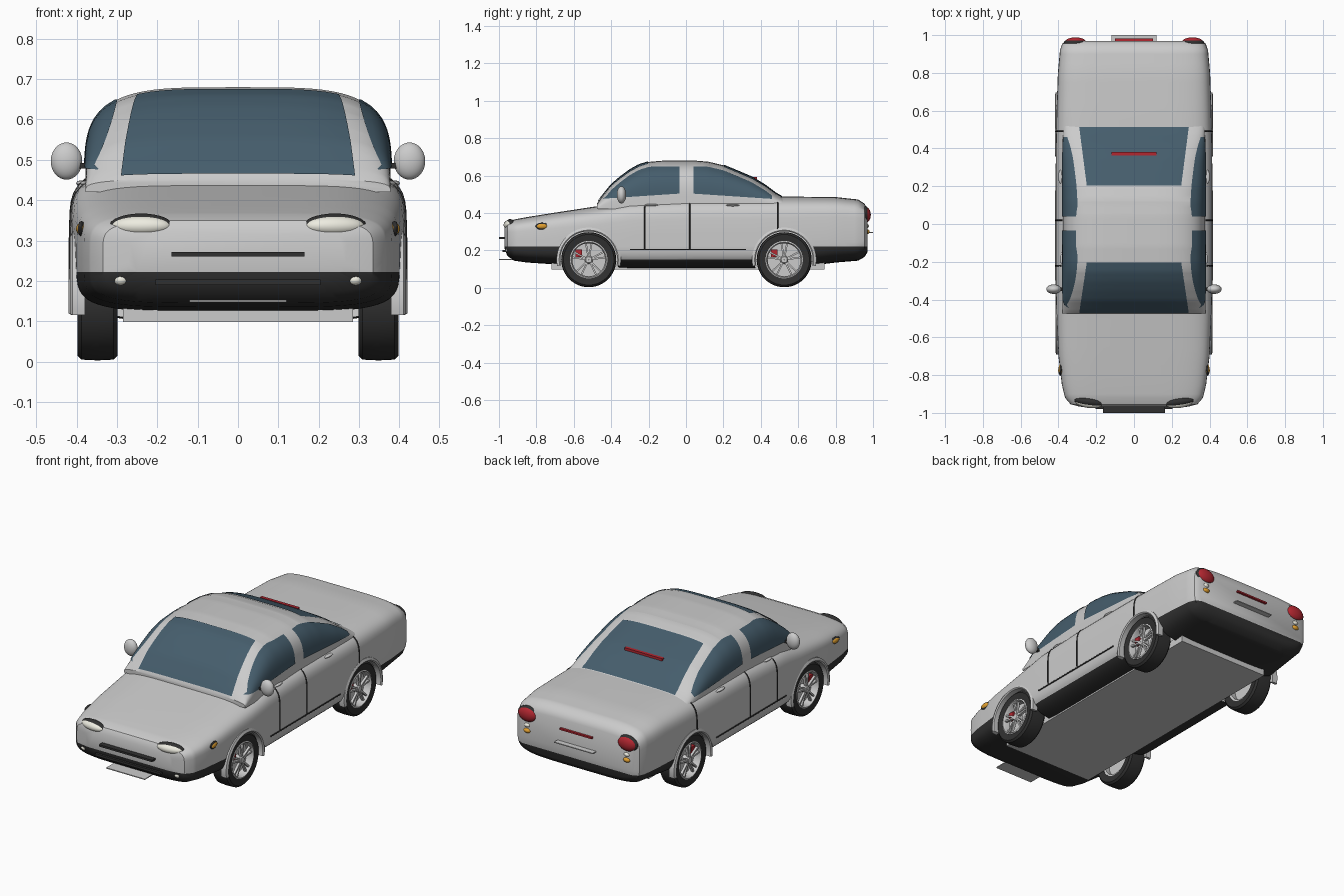
import bpy, bmesh
from math import sin, cos, pi, radians
from mathutils import Matrix, Vector

if "Cube" in bpy.data.objects:
    bpy.data.objects.remove(bpy.data.objects["Cube"])


def mat(name, *c):
    m = bpy.data.materials.new(name)
    m.diffuse_color = (*c, 1)
    m.use_nodes = True
    m.node_tree.nodes["Principled BSDF"].inputs["Base Color"].default_value = m.diffuse_color
    return m


BLACK = mat("black", .03, .03, .03)
GLASS = mat("glass", .06, .11, .15)
RED = mat("red", .45, .02, .03)
ORANGE = mat("orange", .75, .35, .03)
LENS = mat("lens", .85, .84, .75)
SILVER = mat("silver", .7, .7, .72)


def obj(name, bm, m=None):
    bmesh.ops.recalc_face_normals(bm, faces=bm.faces)
    me = bpy.data.meshes.new(name)
    bm.to_mesh(me)
    bm.free()
    o = bpy.data.objects.new(name, me)
    bpy.context.collection.objects.link(o)
    if m:
        me.materials.append(m)
    return o


def box(name, lo, hi, m=None):
    bm = bmesh.new()
    c = [(a + b) / 2 for a, b in zip(lo, hi)]
    d = [b - a for a, b in zip(lo, hi)]
    bmesh.ops.create_cube(bm, size=1, matrix=Matrix.Translation(c) @ Matrix.Diagonal((*d, 1)))
    return obj(name, bm, m)


def ellipsoid(name, c, r, m=None, turn=0):
    bm = bmesh.new()
    bmesh.ops.create_uvsphere(bm, u_segments=32, v_segments=16, radius=1, matrix=Matrix.Translation(c)
                              @ Matrix.Rotation(turn, 4, 'Z') @ Matrix.Diagonal((*r, 1)))
    return obj(name, bm, m)


def grid(name, rows, m=None, wrap_u=False, wrap_v=False, caps=False):
    bm = bmesh.new()
    v = [[bm.verts.new(p) for p in row] for row in rows]
    nu, nv = len(v), len(v[0])
    for i in range(nu if wrap_u else nu - 1):
        for j in range(nv if wrap_v else nv - 1):
            a, b = (i + 1) % nu, (j + 1) % nv
            bm.faces.new((v[i][j], v[a][j], v[a][b], v[i][b]))
    if caps:
        bm.faces.new(v[0])
        bm.faces.new(v[-1])
    return obj(name, bm, m)


def lathe(name, profile, c, m=None, arc=2 * pi, start=0, seg=48):
    # closed (radius, x) profile turned around the x axis
    full = arc > 6.28
    rows = []
    for i in range(seg if full else seg + 1):
        t = start + arc * i / seg
        rows.append([(c[0] + x, c[1] + r * cos(t), c[2] + r * sin(t)) for r, x in profile])
    return grid(name, rows, m, full, True, not full)


def tube(name, pts, r, m):
    cu = bpy.data.curves.new(name, 'CURVE')
    cu.dimensions = '3D'
    cu.bevel_depth = r
    cu.bevel_resolution = 1
    cu.use_fill_caps = True
    sp = cu.splines.new('POLY')
    sp.points.add(len(pts) - 1)
    for p, q in zip(sp.points, pts):
        p.co = (*q, 1)
    cu.materials.append(m)
    bpy.context.collection.objects.link(bpy.data.objects.new(name, cu))


def interp(keys, y):
    y = min(max(y, keys[0][0]), keys[-1][0])
    for a, b in zip(keys, keys[1:]):
        if y <= b[0]:
            t = (y - a[0]) / (b[0] - a[0])
            return [p + (q - p) * t for p, q in zip(a[1:], b[1:])]


def lerp(a, b, n):
    return [a + (b - a) * i / n for i in range(n + 1)]


# Body: y, half width, bottom, top
BODY = [(-.97, .27, .21, .325), (-.955, .335, .17, .35), (-.92, .365, .145, .365), (-.85, .382, .135, .378),
        (-.7, .4, .125, .402), (-.45, .412, .11, .44), (-.3, .415, .1, .47), (0, .415, .1, .485),
        (.4, .414, .1, .487), (.6, .41, .11, .487), (.8, .403, .135, .485), (.92, .392, .145, .472),
        (.955, .38, .165, .45), (.97, .355, .19, .42)]


def spow(v, p):
    return abs(v) ** p * (1 if v >= 0 else -1)


def body_x(y, z):
    w, b, t = interp(BODY, y)
    u = min(abs((z - (b + t) / 2) / ((t - b) / 2)), .99)
    return w * (1 - u ** 5) ** .2


rows = []
for y in sorted(set([k[0] for k in BODY] + lerp(-.9, .9, 36))):
    w, b, t = interp(BODY, y)
    rows.append([(w * spow(cos(a), .4), y, (b + t) / 2 + (t - b) / 2 * spow(sin(a), .4))
                 for a in [2 * pi * i / 64 for i in range(64)]])
body = grid("body", rows, None, False, True, True)

# Dark lower band on sills and bumpers
bm = bmesh.new()
bm.from_mesh(body.data)
for z in (.15, .222):
    bmesh.ops.bisect_plane(bm, geom=bm.verts[:] + bm.edges[:] + bm.faces[:], plane_co=(0, 0, z), plane_no=(0, 0, 1))
for f in bm.faces:
    c = f.calc_center_median()
    f.material_index = int(c.z < .15 or (c.z < .222 and abs(c.y) > .66))
bm.to_mesh(body.data)
bm.free()
body.data.materials.append(None)
body.data.materials.append(BLACK)

# Wheel arch cut-outs
WHEELS = [(s, y) for s in (1, -1) for y in (-.52, .525)]
for s, y in WHEELS:
    bm = bmesh.new()
    bmesh.ops.create_cone(bm, cap_ends=True, segments=48, radius1=.16, radius2=.16, depth=.25,
                          matrix=Matrix.Translation((s * .4, y, .15)) @ Matrix.Rotation(pi / 2, 4, 'Y'))
    cut = obj("arch_cutter", bm)
    cut.hide_render = True
    mod = body.modifiers.new("arch", 'BOOLEAN')
    mod.operation, mod.object, mod.solver = 'DIFFERENCE', cut, 'EXACT'
    bpy.context.view_layer.objects.active = body
    bpy.ops.object.modifier_apply(modifier=mod.name)
    bpy.data.objects.remove(cut)

# Cabin: y, roof height
ROOF = [(-.475, .452), (-.46, .475), (-.4, .55), (-.35, .593), (-.3, .63), (-.25, .658), (-.2, .673), (-.12, .68),
        (.05, .68), (.12, .674), (.2, .655), (.28, .622), (.35, .592), (.42, .55), (.48, .505), (.525, .48)]
CB, CW = .42, .378


def cabin_x(y, z):
    u = min((z - CB) / (interp(ROOF, y)[0] - CB), 1)
    return CW * (1 - u ** 4) ** .25


def cabin_z(y, x):
    return CB + (interp(ROOF, y)[0] - CB) * (1 - (abs(x) / CW) ** 4) ** .25


rows = []
for y in sorted(set([k[0] for k in ROOF] + lerp(-.45, .5, 30))):
    h = interp(ROOF, y)[0] - CB
    rows.append([(CW * spow(cos(a), .5), y, CB + h * spow(sin(a), .5)) for a in lerp(0, pi, 40)])
grid("cabin", rows, None, False, False, True)

# Windscreen and rear window
for name, y0, y1 in (("windscreen", -.468, -.2), ("rear_window", .51, .2)):
    rows = []
    for i, y in enumerate(lerp(y0, y1, 20)):
        w = .29 - .04 * i / 20
        rows.append([(x, y + (-.003 if y < 0 else .003), cabin_z(y, x) + .003) for x in lerp(-w, w, 16)])
    grid(name, rows, GLASS)

for s in (1, -1):
    # Side windows
    for name, y0, y1 in (("front_side_window", -.445, -.035), ("rear_side_window", .04, .46)):
        rows = []
        for y in lerp(y0, y1, 24):
            lo = .475 + .03 * (1 - abs(y) / .45)
            hi = max(min(.648, interp(ROOF, y)[0] - .028), lo + .001)
            rows.append([(s * (cabin_x(y, z) + .004), y, z + .001) for z in lerp(lo, hi, 10)])
        grid(name, rows, GLASS)

    # Door seams and handles
    for (y0, z0), (y1, z1) in (((-.22, .205), (-.22, .435)), ((.02, .205), (.02, .46)), ((.49, .31), (.49, .455)),
                               ((-.3, .205), (.32, .205))):
        tube("door_seam", [(s * body_x(y, z), y, z) for y, z in zip(lerp(y0, y1, 12), lerp(z0, z1, 12))], .004, BLACK)
    for y in (-.185, .25):
        x = body_x(y, .442)
        ellipsoid("door_handle", (s * x, y, .442), (.012, .036, .007))

    # Mirrors
    ellipsoid("mirror", (s * .425, -.345, .497), (.039, .025, .046))
    box("mirror_arm", (min(s * .36, s * .4), -.355, .478), (max(s * .36, s * .4), -.335, .492), BLACK)

    # Lamps
    ellipsoid("headlight_rim", (s * .24, -.94, .336), (.08, .026, .031), BLACK, s * .14)
    ellipsoid("headlight", (s * .24, -.943, .336), (.075, .031, .026), LENS, s * .14)
    ellipsoid("fog_light", (s * .29, -.948, .202), (.019, .018, .014), LENS)
    ellipsoid("side_marker_rim", (s * .388, -.77, .329), (.009, .034, .019), BLACK, s * .1)
    ellipsoid("side_marker", (s * .388, -.77, .329), (.013, .03, .015), ORANGE, s * .1)
    ellipsoid("tail_light_rim", (s * .31, .96, .39), (.062, .02, .046), BLACK)
    ellipsoid("tail_light", (s * .31, .963, .39), (.056, .025, .04), RED)
    ellipsoid("reverse_light", (s * .31, .965, .33), (.018, .014, .012), LENS)
    ellipsoid("rear_indicator", (s * .31, .965, .3), (.022, .017, .014), ORANGE)

# Wheels
TYRE = [(.098, -.045), (.135, -.05), (.145, -.04), (.147, 0), (.145, .04), (.135, .05), (.098, .045)]
for s, y in WHEELS:
    c = (s * .348, y, .15)
    lathe("tyre", TYRE, c, BLACK)
    lathe("rim", [(.1, s * .047), (.094, s * .05), (.088, s * .04), (.088, -s * .04), (.1, -s * .045)], c, SILVER)
    lathe("brake_disc", [(.001, s * .008), (.089, s * .008), (.089, -s * .01), (.001, -s * .01)], c, SILVER)
    lathe("hub", [(.001, s * .045), (.016, s * .045), (.022, s * .038), (.022, 0), (.001, 0)], c, SILVER, seg=24)
    bm = bmesh.new()
    for k in range(5):
        for d in (-.17, .17):
            bmesh.ops.create_cube(bm, size=1, matrix=Matrix.Translation((c[0] + s * .034, y, .15))
                                  @ Matrix.Rotation(k * 2 * pi / 5 + d, 4, 'X')
                                  @ Matrix.Translation((0, 0, .05)) @ Matrix.Diagonal((.014, .009, .084, 1)))
    obj("spokes", bm, SILVER)
    x = c[0] + s * .018
    box("brake_caliper", (x - .01, y - .07, .165), (x + .01, y - .035, .205), RED)
    # Arch lip
    e = body_x(y, .25)
    lathe("arch_lip", [(.152, e - .03), (.152, e + .003), (.158, e + .008), (.172, e + .002), (.172, e - .03)]
          if s > 0 else [(.152, .03 - e), (.152, -e - .003), (.158, -e - .008), (.172, -e - .002), (.172, .03 - e)],
          (0, y, .15), None, pi + .4, -.2)

# Floor pan
box("floor_pan", (-.285, -.72, .098), (.285, .74, .14))
# Grille bars, plates and bright strips
box("grille_bar", (-.165, -1, .26), (.165, -.96, .271), BLACK)
box("lower_grille_bar", (-.205, -.98, .19), (.205, -.94, .203), BLACK)
box("front_plate", (-.12, -1, .148), (.12, -.9, .153))
box("rear_plate", (-.12, .955, .293), (.12, 1, .298))
box("rear_strip", (-.1, .96, .365), (.1, .983, .374), RED)
z = interp(ROOF, .37)[0]
box("high_brake_light", (-.118, .362, z - .01), (.118, .38, z + .012), RED)

# Smooth shading with crisp edges
bpy.ops.object.select_all(action='DESELECT')
for o in bpy.data.objects:
    if o.type == 'MESH':
        o.select_set(True)
        bpy.context.view_layer.objects.active = o
bpy.ops.object.shade_smooth_by_angle(angle=radians(35))
